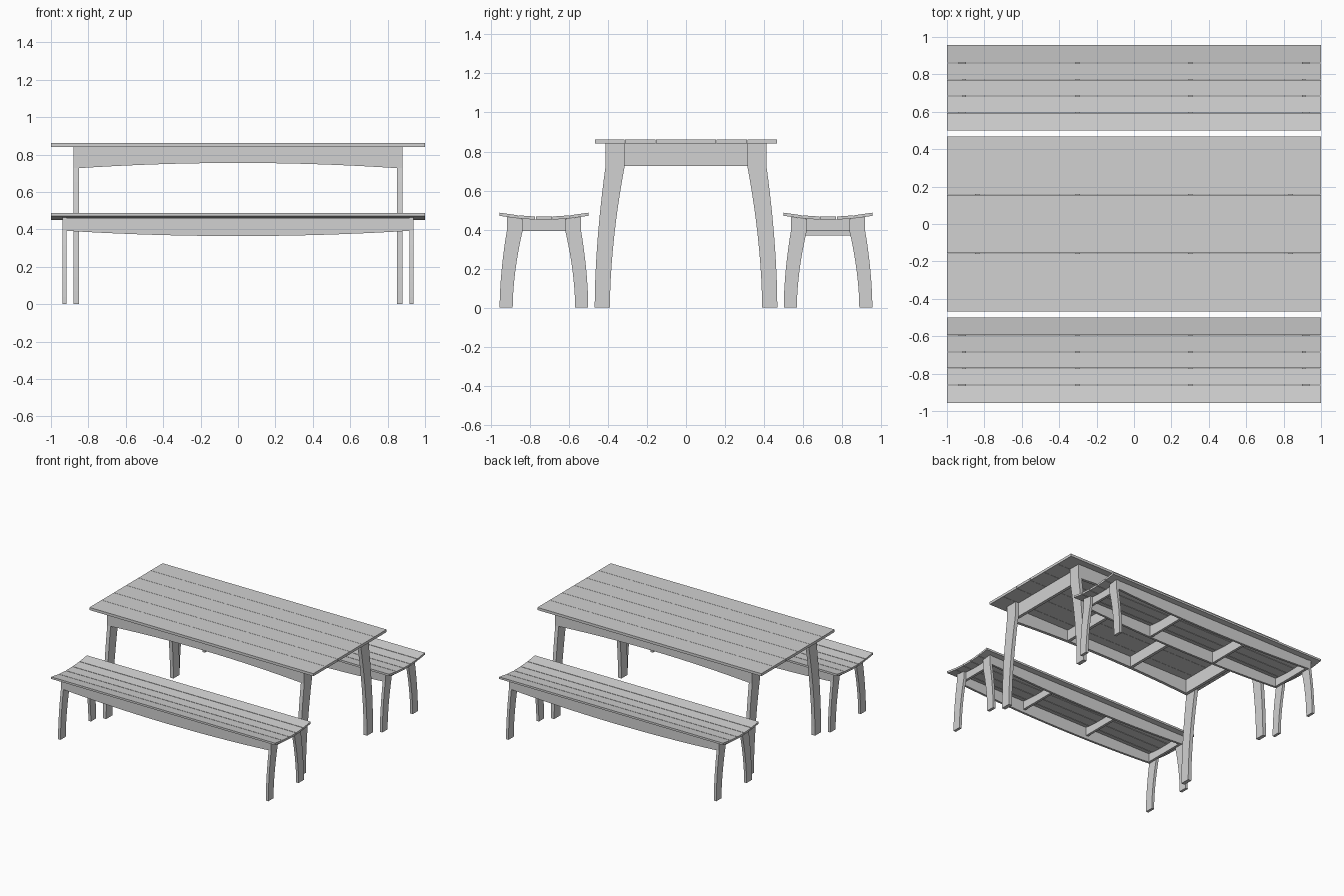
import bpy
import bmesh

cube = bpy.data.objects.get("Cube")
if cube:
    bpy.data.objects.remove(cube, do_unlink=True)

grey = bpy.data.materials.new("light_grey")
grey.use_nodes = True
colour = (0.64, 0.64, 0.64, 1)
grey.diffuse_color = colour
grey.node_tree.nodes["Principled BSDF"].inputs["Base Color"].default_value = colour


def prism(name, outline, axis, low, high):
    """Extrude a 2D outline: (y, z) along x, or (x, z) along y."""
    bm = bmesh.new()

    def place(p, d):
        return (d, p[0], p[1]) if axis == "x" else (p[0], d, p[1])

    rings = [[bm.verts.new(place(p, d)) for p in outline] for d in (low, high)]
    bm.faces.new(rings[0])
    bm.faces.new(rings[1])
    n = len(outline)
    for i in range(n):
        j = (i + 1) % n
        bm.faces.new((rings[0][i], rings[0][j], rings[1][j], rings[1][i]))
    bmesh.ops.recalc_face_normals(bm, faces=bm.faces[:])
    mesh = bpy.data.meshes.new(name)
    bm.to_mesh(mesh)
    bm.free()
    mesh.materials.append(grey)
    obj = bpy.data.objects.new(name, mesh)
    bpy.context.collection.objects.link(obj)
    return obj


def rect(a, b, low, high):
    return [(a, low), (b, low), (b, high), (a, high)]


def leg_outline(cy, side, foot, top, knee, tops):
    """Curved leg: foot and top are (outer, inner) distances from cy."""
    steps = 10

    def edge(k):
        return [(cy + side * (foot[k] + (top[k] - foot[k]) * (i / steps) ** 1.8),
                 knee * i / steps) for i in range(steps + 1)]

    outer = edge(0) + [(cy + side * top[0], tops[0])]
    inner = edge(1) + [(cy + side * top[1], tops[1])]
    return outer + inner[::-1]


def arched_rail(name, half, y, thick, top, end_z, mid_z):
    """Long rail whose lower edge is a shallow arc."""
    steps = 20
    arc = []
    for i in range(steps + 1):
        t = 2 * i / steps - 1
        arc.append((half * t, mid_z + (end_z - mid_z) * t * t))
    prism(name, arc + [(half, top), (-half, top)], "y", y - thick / 2, y + thick / 2)


# Table top boards
GAP = 0.002
seams = [-0.468, -0.313, -0.156, 0, 0.156, 0.313, 0.468]
for a, b in zip(seams, seams[1:]):
    prism("table_board", rect(a + GAP / 2, b - GAP / 2, 0.84, 0.861), "x", -1, 1)

# Table legs, long rails and end rails
for side in (-1, 1):
    outline = leg_outline(0, side, (0.468, 0.39), (0.412, 0.314), 0.727, (0.84, 0.84))
    for x in (-0.865, 0.865):
        prism("table_leg", outline, "x", x - 0.015, x + 0.015)
    arched_rail("table_long_rail", 0.85, side * 0.4, 0.024, 0.84, 0.727, 0.755)
    prism("table_end_rail", rect(-0.388, 0.388, 0.727, 0.84), "x",
          side * 0.838 - 0.012, side * 0.838 + 0.012)
    prism("table_cross_bar", rect(-0.388, 0.388, 0.752, 0.84), "x",
          side * 0.302 - 0.012, side * 0.302 + 0.012)


# Benches
def seat_z(t):
    """Underside height of the dished seat at distance t from its centre."""
    return 0.45 + 0.021 * (t / 0.23) ** 2


def bench(label, cy, bar_z):
    # Seat boards, each tilted to follow the dish
    cuts = [-0.23, -0.133, -0.043, 0.043, 0.133, 0.23]
    for a, b in zip(cuts, cuts[1:]):
        a, b = a + 0.002, b - 0.002
        outline = [(cy + a, seat_z(a)), (cy + b, seat_z(b)),
                   (cy + b, seat_z(b) + 0.016), (cy + a, seat_z(a) + 0.016)]
        prism(label + "_seat_board", outline, "x", -1, 1)

    for side in (-1, 1):
        outline = leg_outline(cy, side, (0.227, 0.16), (0.19, 0.109), 0.395,
                              (seat_z(0.19), seat_z(0.109)))
        for x in (-0.928, 0.928):
            prism(label + "_leg", outline, "x", x - 0.011, x + 0.011)
        arched_rail(label + "_long_rail", 0.917, cy + side * 0.181, 0.018,
                    seat_z(0.172), 0.392, 0.364)

        # End rail and cross bar with tops following the dish
        for part, x, low in (("_end_rail", 0.908, 0.393), ("_cross_bar", 0.302, bar_z)):
            ts = [0.172, 0.133, 0.043, -0.043, -0.133, -0.172]
            outline = [(cy - 0.172, low), (cy + 0.172, low)]
            outline += [(cy + t, seat_z(t)) for t in ts]
            prism(label + part, outline, "x", side * x - 0.01, side * x + 0.01)


bench("front_bench", -0.728, 0.393)
bench("back_bench", 0.728, 0.37)
